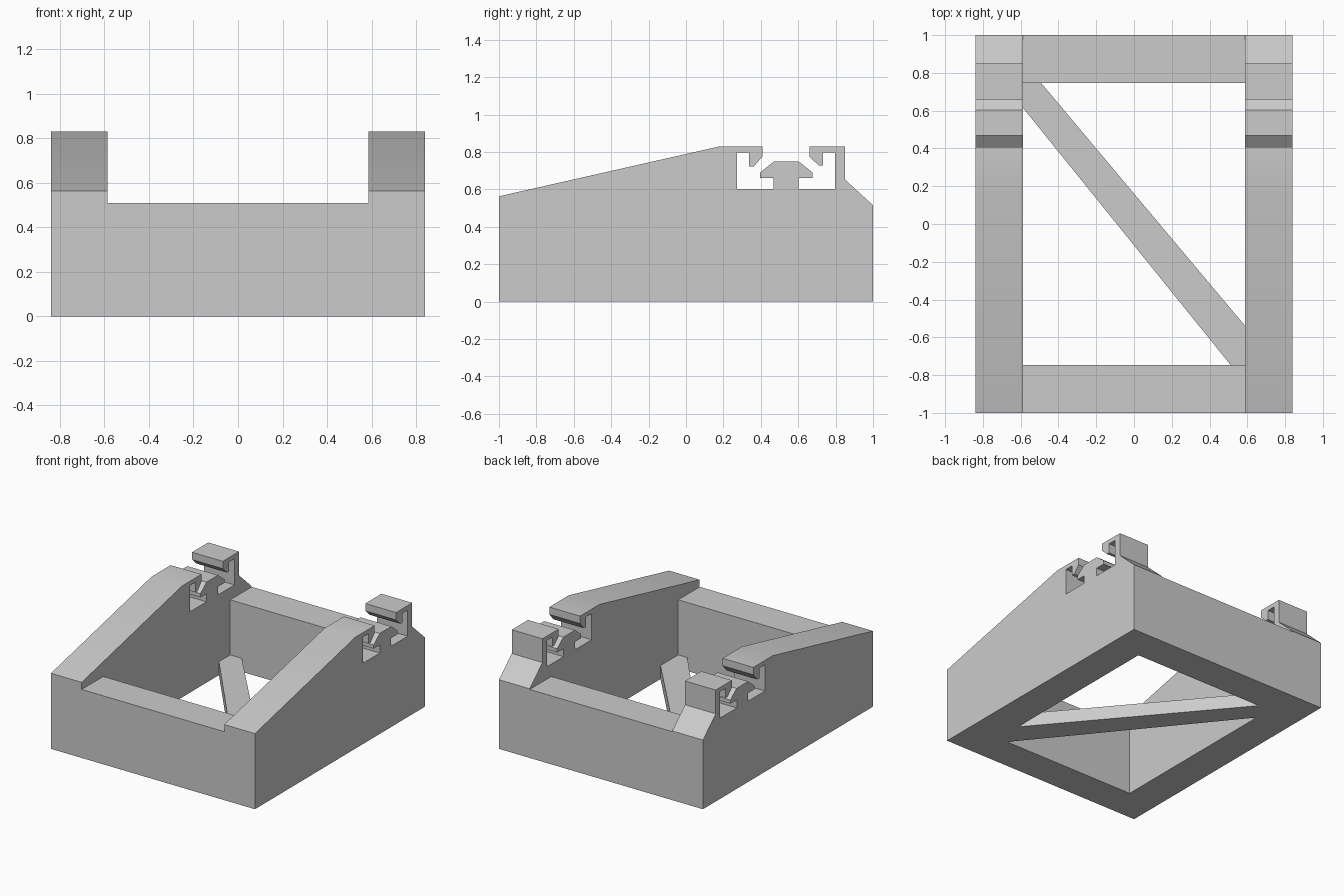
import bpy, bmesh, math
from mathutils import Vector

cube = bpy.data.objects.get("Cube")
if cube:
    bpy.data.objects.remove(cube, do_unlink=True)

WIDTH, INNER = 0.84, 0.587      # outer and inner half widths
WALL_Y, WALL_TOP = 0.747, 0.51  # end wall inner face and height
BRACE_TOP = 0.1

grey = bpy.data.materials.new("light grey")
grey.use_nodes = True
grey.diffuse_color = (0.6, 0.6, 0.6, 1)
grey.node_tree.nodes["Principled BSDF"].inputs["Base Color"].default_value = (0.6, 0.6, 0.6, 1)


def extrude_profile(name, points, offset):
    """Extrude a closed planar outline along offset."""
    bm = bmesh.new()
    face = bm.faces.new([bm.verts.new(p) for p in points])
    result = bmesh.ops.extrude_face_region(bm, geom=[face], use_keep_orig=True)
    moved = [v for v in result["geom"] if isinstance(v, bmesh.types.BMVert)]
    bmesh.ops.translate(bm, verts=moved, vec=Vector(offset))
    bmesh.ops.recalc_face_normals(bm, faces=bm.faces[:])
    mesh = bpy.data.meshes.new(name)
    bm.to_mesh(mesh)
    bm.free()
    mesh.materials.append(grey)
    obj = bpy.data.objects.new(name, mesh)
    bpy.context.collection.objects.link(obj)
    bpy.ops.object.select_all(action='DESELECT')
    obj.select_set(True)
    bpy.context.view_layer.objects.active = obj
    bpy.ops.object.shade_smooth_by_angle(angle=math.radians(25))
    return obj


# Side profile (y, z): base, back chamfer, rear hook, rail, front hook, ramp
base = [(-1, 0), (1, 0), (1, 0.515), (0.85, 0.653), (0.85, 0.83)]
rear_hook = [(0.66, 0.83), (0.66, 0.775), (0.71, 0.727), (0.733, 0.727),
             (0.733, 0.797), (0.797, 0.797), (0.797, 0.602)]
rail = [(0.602, 0.602), (0.602, 0.662), (0.677, 0.662), (0.677, 0.69),
        (0.604, 0.748), (0.468, 0.748), (0.396, 0.69), (0.396, 0.662),
        (0.468, 0.662), (0.468, 0.602)]
front_hook = [(0.272, 0.602), (0.272, 0.797), (0.337, 0.797), (0.337, 0.722),
              (0.362, 0.722), (0.408, 0.775), (0.408, 0.83)]
ramp = [(0.18, 0.83), (-1, 0.563)]
profile = base + rear_hook + rail + front_hook + ramp

# Side rails with clip hooks
for name, x in (("left_side", INNER), ("right_side", -WIDTH)):
    extrude_profile(name, [(x, y, z) for y, z in profile], (WIDTH - INNER, 0, 0))

# End walls between the sides
for name, y0, y1 in (("front_wall", -1, -WALL_Y), ("back_wall", WALL_Y, 1)):
    outline = [(-INNER, y0, 0), (INNER, y0, 0), (INNER, y1, 0), (-INNER, y1, 0)]
    extrude_profile(name, outline, (0, 0, WALL_TOP))

# Low diagonal brace across the opening
brace = [(-INNER, 0.614), (-INNER, WALL_Y), (-0.492, WALL_Y),
         (INNER, -0.538), (INNER, -WALL_Y), (0.512, -WALL_Y)]
extrude_profile("diagonal_brace", [(x, y, 0) for x, y in brace], (0, 0, BRACE_TOP))
